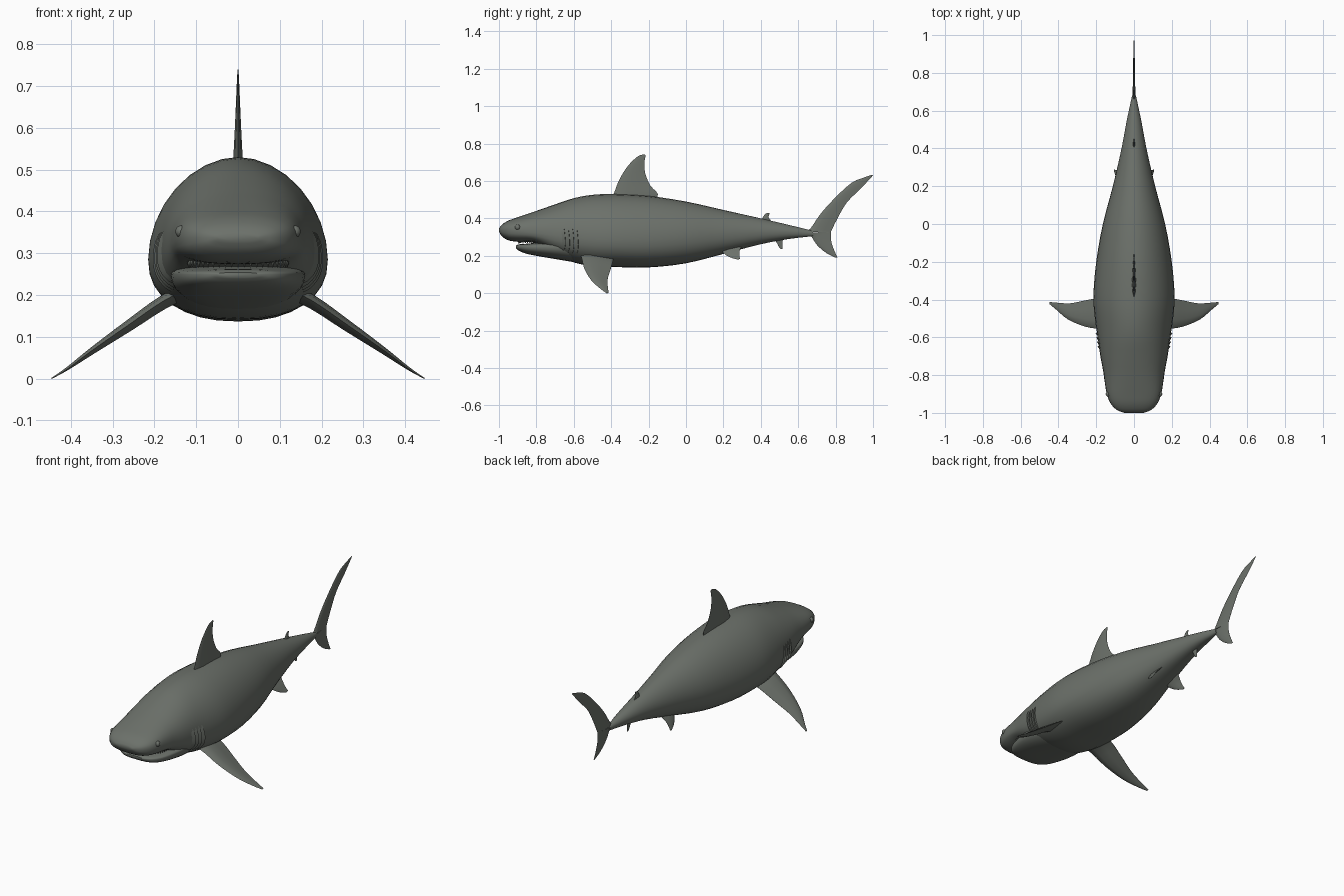
import bpy, bmesh, math
from mathutils import Vector

old = bpy.data.objects.get("Cube")
if old:
    bpy.data.objects.remove(old, do_unlink=True)

skin = bpy.data.materials.new("grey green skin")
skin.use_nodes = True
skin.diffuse_color = (0.15, 0.165, 0.145, 1)
skin.node_tree.nodes["Principled BSDF"].inputs["Base Color"].default_value = skin.diffuse_color


def finish(bm, name, mirror=False, angle=40):
    """Turn a bmesh into a smooth object, mirrored across x if paired."""
    bmesh.ops.recalc_face_normals(bm, faces=bm.faces)
    mesh = bpy.data.meshes.new(name)
    bm.to_mesh(mesh)
    bm.free()
    mesh.materials.append(skin)
    obj = bpy.data.objects.new(name, mesh)
    bpy.context.collection.objects.link(obj)
    bpy.ops.object.select_all(action="DESELECT")
    obj.select_set(True)
    bpy.context.view_layer.objects.active = obj
    bpy.ops.object.shade_smooth_by_angle(angle=math.radians(angle))
    if mirror:
        mod = obj.modifiers.new("mirror", "MIRROR")
        mod.use_mirror_merge = False
    return obj


def loft(rings, name, mirror=False, angle=40):
    """Skin a row of closed rings and cap both ends."""
    bm = bmesh.new()
    rows = [[bm.verts.new(p) for p in ring] for ring in rings]
    for a, b in zip(rows, rows[1:]):
        for i in range(len(a)):
            j = (i + 1) % len(a)
            bm.faces.new((a[i], a[j], b[j], b[i]))
    bm.faces.new(rows[0])
    bm.faces.new(rows[-1])
    return finish(bm, name, mirror, angle)


def smooth_rows(rows, steps):
    """Catmull-Rom interpolation through rows of numbers."""
    result = []
    last = len(rows) - 1
    for i in range(last):
        p, q, r, s = (rows[max(0, min(last, i + k))] for k in (-1, 0, 1, 2))
        for k in range(steps):
            t = k / steps
            result.append([
                b + t * (c - a + t * (2*a - 5*b + 4*c - d + t * (3*b - a - 3*c + d))) / 2
                for a, b, c, d in zip(p, q, r, s)])
    return result + [list(rows[last])]


def outline(station, angle):
    """Point on a rounded cross-section: y, top, bottom, half width, middle."""
    y, top, bottom, width, middle = station
    c, s = math.cos(angle), math.sin(angle)
    head = max(0, min(1, (-0.55 - y) / 0.35))
    power = 2 / ((1.9 if s > 0 else 2.3) + 0.5 * head)
    height = top - middle if s > 0 else middle - bottom
    return Vector((math.copysign(abs(c) ** power, c) * width, y,
                   middle + math.copysign(abs(s) ** power, s) * height))


def tube(stations, name, sides=32):
    loft([[outline(st, math.tau * i / sides) for i in range(sides)]
          for st in stations], name)


# Body from snout to tail stalk
body = smooth_rows([
    (-1, .345, .33, .05, .338), (-.985, .366, .305, .09, .338),
    (-.95, .388, .283, .124, .338), (-.9, .406, .275, .144, .335),
    (-.83, .43, .272, .156, .325), (-.78, .447, .255, .163, .32),
    (-.7, .475, .21, .178, .31), (-.6, .508, .165, .192, .3),
    (-.5, .526, .145, .207, .29), (-.38, .53, .14, .215, .285),
    (-.2, .52, .138, .2, .285), (0, .49, .16, .165, .3),
    (.2, .445, .21, .112, .315), (.4, .4, .262, .066, .325),
    (.55, .365, .29, .038, .327), (.68, .333, .305, .01, .32)], 3)
tube(body, "body")

# Lower jaw, sunk into the throat
tube(smooth_rows([
    (-.91, .254, .243, .05, .25), (-.895, .261, .228, .088, .25),
    (-.86, .264, .213, .12, .25), (-.8, .27, .2, .143, .25),
    (-.7, .28, .183, .16, .25), (-.58, .28, .163, .155, .25),
    (-.5, .27, .155, .13, .24)], 3), "lower_jaw")


# Upper teeth along the arc of the mouth
teeth = bmesh.new()
count = 25
for i in range(count):
    a = math.pi * i / (count - 1)
    x, y = 0.118 * math.cos(a), -0.8 - 0.095 * math.sin(a)
    ring = [teeth.verts.new((x + 0.006 * math.cos(k * math.tau / 4),
                             y + 0.006 * math.sin(k * math.tau / 4), 0.285)) for k in range(4)]
    tip = teeth.verts.new((x, y, 0.264))
    for k in range(4):
        teeth.faces.new((ring[k], ring[(k + 1) % 4], tip))
finish(teeth, "upper_teeth", angle=20)


def fin(rows, name, normal, thickness, mirror=False):
    """Foil from rows of leading point and trailing point, thinning to the tip."""
    normal = Vector(normal).normalized()
    rings = []
    for k, row in enumerate(smooth_rows(rows, 3)):
        lead, trail = Vector(row[:3]), Vector(row[3:])
        t = thickness * min(1, (trail - lead).length / (Vector(rows[0][3:]) - Vector(rows[0][:3])).length)
        rings.append([lead.lerp(trail, f) + normal * t * s for f, s in (
            (0, 0), (.1, .6), (.3, 1), (.65, .6), (1, .05),
            (1, -.05), (.65, -.6), (.3, -1), (.1, -.6))])
    loft(rings, name, mirror)


def flat_fin(rows, name, thickness):
    """Upright fin on the centre line from rows of lead y, trail y, lead z, trail z."""
    fin([(0, a, c, 0, b, d) for a, b, c, d in rows], name, (1, 0, 0), thickness)


# Fins on the centre line
flat_fin([(-.41, -.17, .49, .49), (-.385, -.15, .535, .53), (-.36, -.19, .6, .575),
          (-.315, -.218, .675, .64), (-.26, -.222, .73, .7), (-.222, -.215, .743, .737)],
         "dorsal_fin", .011)
flat_fin([(.39, .44, .38, .37), (.405, .455, .395, .386), (.42, .442, .42, .405),
          (.437, .447, .43, .428)], "second_dorsal_fin", .006)
flat_fin([(.47, .52, .295, .295), (.485, .515, .27, .27), (.498, .517, .245, .25),
          (.508, .517, .236, .238)], "anal_fin", .006)
flat_fin([(.64, .776, .33, .325), (.665, .778, .345, .335), (.72, .81, .425, .4),
          (.8, .86, .513, .485), (.885, .93, .59, .555), (.95, .968, .618, .595),
          (.995, 1, .633, .63)], "tail_upper_lobe", .009)
flat_fin([(.64, .776, .322, .33), (.665, .775, .31, .315), (.7, .777, .258, .275),
          (.75, .79, .215, .235), (.8, .81, .19, .19)], "tail_lower_lobe", .009)

# Paired fins
fin([(.12, -.57, .215, .12, -.385, .2), (.18, -.557, .185, .18, -.39, .175),
     (.26, -.543, .13, .26, -.405, .122), (.35, -.505, .067, .34, -.42, .07),
     (.41, -.455, .022, .405, -.417, .028), (.446, -.425, 0, .446, -.413, .002)],
    "pectoral_fin", (.55, 0, .83), .018, True)
fin([(.045, .18, .25, .045, .3, .26), (.07, .2, .215, .075, .287, .227),
     (.09, .235, .192, .092, .285, .203), (.105, .277, .18, .105, .289, .184)],
    "pelvic_fin", (.83, 0, .55), .008, True)


# Gill flaps: raised wedges that follow the flank
def station_at(y):
    for a, b in zip(body, body[1:]):
        if a[0] <= y <= b[0]:
            t = (y - a[0]) / (b[0] - a[0])
            return [p + t * (q - p) for p, q in zip(a, b)]


def gill(y, index):
    rings = []
    steps = 10
    for k in range(steps + 1):
        t = k / steps
        angle = math.radians(-38 + 52 * t)
        rise = 0.009 * math.sin(math.pi * t) ** 0.5
        bow = 0.008 * math.sin(math.pi * t)
        ring = []
        for shift, lift in ((-.018, -.002), (.002, rise), (.004, -.006)):
            point = outline(station_at(y + shift + bow), angle)
            point.x += lift
            ring.append(point)
        rings.append(ring)
    loft(rings, f"gill_flap_{index}", True, 30)


for n in range(4):
    gill(-0.655 + 0.023 * n, n + 1)

# Eyes
eye = bmesh.new()
bmesh.ops.create_uvsphere(eye, u_segments=16, v_segments=10, radius=0.015)
bmesh.ops.translate(eye, verts=eye.verts, vec=(0.135, -0.9, 0.352))
finish(eye, "eye", True)
